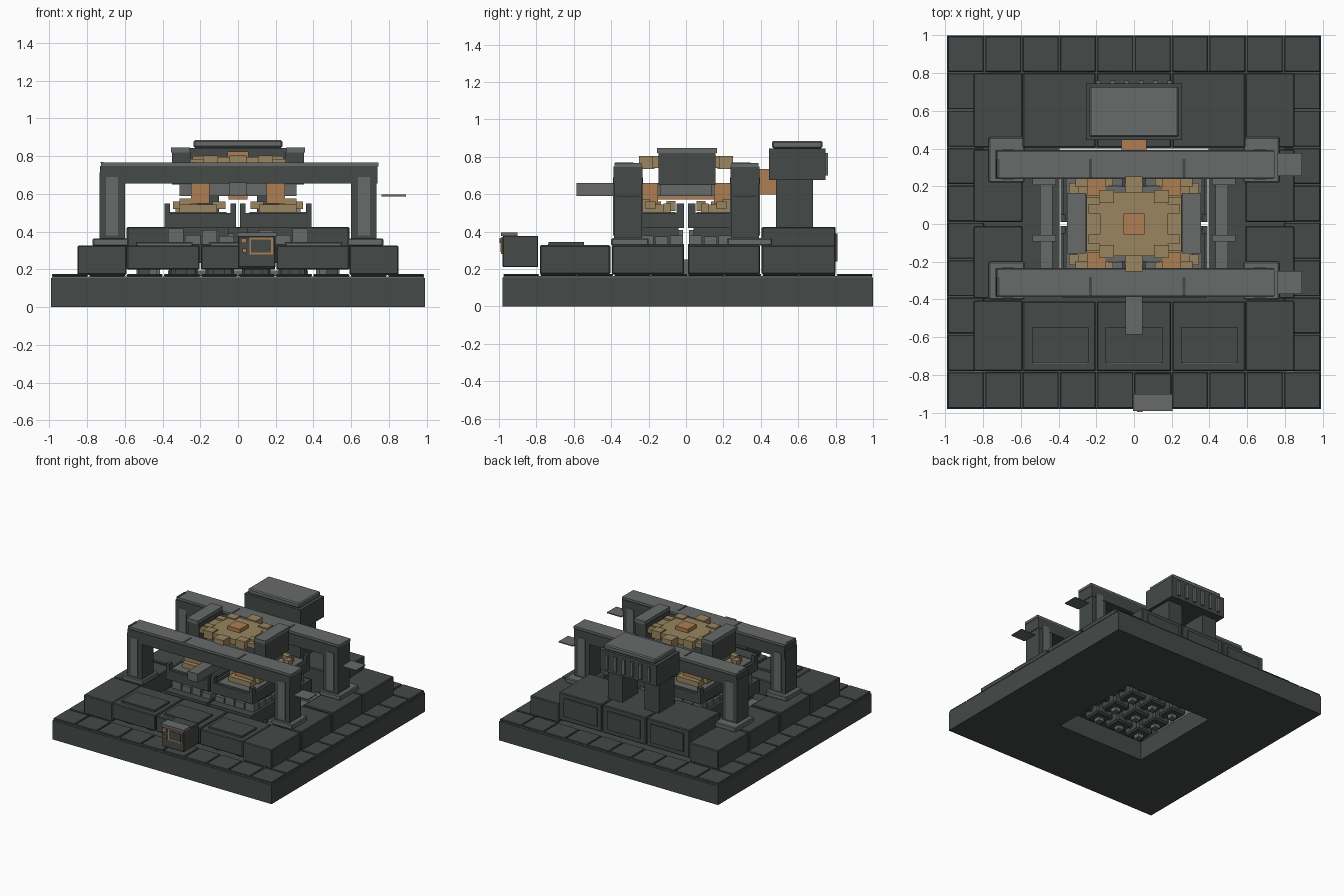
import bpy, bmesh, random
from mathutils import Vector

if "Cube" in bpy.data.objects:
    bpy.data.objects.remove(bpy.data.objects["Cube"])

random.seed(4)


def material(name, r, g, b):
    m = bpy.data.materials.new(name)
    m.diffuse_color = (r, g, b, 1)
    m.use_nodes = True
    m.node_tree.nodes["Principled BSDF"].inputs["Base Color"].default_value = m.diffuse_color
    return m


DARK = material("dark slate", 0.058, 0.068, 0.065)
LIGHT = material("worn grey", 0.135, 0.147, 0.142)
TAN = material("brass", 0.32, 0.235, 0.115)
ORANGE = material("copper", 0.42, 0.21, 0.085)


def boxes(name, mat, items, bevel=0.0):
    """One object made of boxes given as (x0, x1, y0, y1, z0, z1)."""
    bm = bmesh.new()
    for x0, x1, y0, y1, z0, z1 in items:
        res = bmesh.ops.create_cube(bm, size=1)
        c = Vector((x0 + x1, y0 + y1, z0 + z1)) / 2
        for v in res["verts"]:
            v.co = c + Vector((v.co.x * (x1 - x0), v.co.y * (y1 - y0), v.co.z * (z1 - z0)))
    me = bpy.data.meshes.new(name)
    bm.to_mesh(me)
    bm.free()
    me.materials.append(mat)
    ob = bpy.data.objects.new(name, me)
    bpy.context.collection.objects.link(ob)
    if bevel:
        b = ob.modifiers.new("bevel", "BEVEL")
        b.width, b.segments = bevel, 1
    return ob


def mid(cx, cy, w, d, z0, z1):
    return (cx - w / 2, cx + w / 2, cy - d / 2, cy + d / 2, z0, z1)


def quad(x, y, w, d, z0, z1):
    """The same box in all four corners."""
    return [mid(sx * x, sy * y, w, d, z0, z1) for sx in (-1, 1) for sy in (-1, 1)]


# Base slab with a square opening
slab = boxes("base_slab", DARK, [(-.99, .99, -.98, 1, 0, .155)])
cutter = boxes("opening_cutter", DARK, [(-.395, .395, -.39, .4, -.1, .3)])
cutter.hide_render = True
cutter.hide_viewport = True
cut = slab.modifiers.new("opening", "BOOLEAN")
cut.operation, cut.object, cut.solver = "DIFFERENCE", cutter, "EXACT"

# Ring of floor tiles and the trim beneath them
tiles = []
for i in range(10):
    for j in range(10):
        if i in (0, 9) or j in (0, 9):
            tiles.append(mid(-.891 + .198 * i, -.881 + .198 * j, .19, .19, .163, .175))
boxes("floor_tiles", DARK, tiles, .004)
boxes("tile_trim", LIGHT, [(-.985, .985, -.975, -.79, .154, .164), (-.985, .985, .81, .995, .154, .164),
                           (-.985, -.8, -.79, .81, .154, .164), (.8, .985, -.79, .81, .154, .164)])

# Second tier: side blocks, front blocks, tall rear blocks
rows = [(-.78, -.405), (-.395, -.01), (.01, .395), (.405, .8)]
boxes("side_blocks", DARK, [(min(s * .59, s * .85), max(s * .59, s * .85), a, b, .172, .328)
                            for s in (-1, 1) for a, b in rows], .006)
cols = [(-.59, -.203), (-.197, .197), (.203, .59)]
boxes("front_blocks", DARK, [(a, b, -.78, -.41, .2, .328) for a, b in cols], .006)
boxes("front_panels", DARK, [mid(x, -.64, .3, .19, .325, .345) for x in (-.39, 0, .4)])
boxes("panel_edges", LIGHT, [mid(x, -.735, .28, .008, .325, .335) for x in (-.39, 0, .4)])
boxes("rear_blocks", DARK, [(a, b, .405, .8, .2, .425) for a, b in cols], .006)
boxes("rear_panels", DARK, [mid(x, .803, .3, .012, .24, .39) for x in (-.39, 0, .39)])
boxes("spacers", DARK, [mid(x, y, .06, .2, .15, .205)
                        for x in (-.5, -.3, -.1, .1, .3, .5) for y in (-.6, .6)])

# Side rails with clamps
boxes("rails", LIGHT, [mid(s * .465, .07, .065, .62, .155, .25) for s in (-1, 1)])
boxes("rail_clamps", LIGHT, [mid(s * .475, y, .125, .035, .155, .265)
                             for s in (-1, 1) for y in (-.075, .225)])

# Opening seen from below: dark blocks with crossing light bars
grid = [-.29, -.097, .097, .29]
boxes("under_blocks", DARK, [mid(x, y, .15, .15, .13, .24) for x in grid for y in grid], .012)
boxes("under_bars", LIGHT, [mid(x, .0, .03, .74, .16, .2) for x in grid]
      + [mid(0, y, .74, .03, .165, .195) for y in grid])
boxes("under_nubs", LIGHT, [mid(x, y, .05, .05, .1, .2) for x in grid for y in grid])
boxes("inner_floor", DARK, quad(.2, .2, .38, .38, .235, .335))

# Pedestals under the trays, built of uneven blocks
ped = []
for i in range(4):
    for j in range(4):
        ped += quad(.06 + .09 * i, .05 + .08 * j, .08, .07, .33, .37 + .05 * random.random())
boxes("pedestal_blocks", LIGHT, ped)
boxes("pedestal_cores", DARK, quad(.2, .17, .3, .26, .33, .43))

# Four trays with rims and corner pegs
boxes("tray_floors", DARK, quad(.2, .19, .38, .36, .42, .46))
rim = []
for y in (.02, .36):
    rim += quad(.2, y, .38, .02, .44, .5)
for x in (.02, .38):
    rim += quad(x, .19, .02, .36, .44, .5)
boxes("tray_rims", DARK, rim)
boxes("tray_pegs", DARK, [b for x in (.025, .375) for y in (.03, .35) for b in quad(x, y, .03, .04, .44, .55)])
boxes("tray_inner_plates", LIGHT, quad(.21, .2, .3, .29, .45, .505))

# Brass and copper pieces lying in the trays
boxes("tray_brass", TAN, quad(.21, .2, .2, .16, .5, .545) + quad(.32, .19, .05, .055, .52, .56)
      + quad(.28, .22, .06, .05, .51, .575) + quad(.1, .17, .07, .07, .52, .56)
      + quad(.24, .08, .05, .05, .51, .565) + quad(.3, .1, .06, .04, .5, .55))
boxes("tray_copper", ORANGE, quad(.2, .2, .1, .1, .55, .66))

# Suspended core
boxes("core_body", LIGHT, [mid(0, 0, .3, .4, .59, .66), mid(0, 0, .34, .26, .64, .76)])
boxes("core_arms", LIGHT, [mid(s * .24, 0, .14, .28, .59, .66) for s in (-1, 1)])
boxes("core_corner_blocks", LIGHT, quad(.2, .195, .08, .08, .6, .655))
boxes("core_foot", ORANGE, [mid(0, 0, .1, .44, .572, .6)])
boxes("core_top", TAN, [mid(0, 0, .5, .28, .75, .785), mid(0, 0, .36, .34, .75, .795)])
boxes("core_top_lugs", TAN, [mid(0, s * .21, .09, .085, .735, .805) for s in (-1, 1)]
      + quad(.145, .145, .08, .07, .74, .805) + quad(.205, .08, .07, .05, .75, .8))
boxes("core_button", ORANGE, [mid(0, 0, .11, .11, .785, .825)])
boxes("core_side_boxes", DARK, [mid(s * .3, .005, .1, .305, .65, .82) for s in (-1, 1)])
boxes("core_side_caps", LIGHT, [mid(s * .305, .005, .1, .32, .82, .847) for s in (-1, 1)])

# Gantries: feet, posts, beams
for label, yc, f0, f1 in (("front", -.31, -.4, -.2), ("rear", .315, .22, .46)):
    boxes(label + "_feet", LIGHT, [(s * .675 - .095, s * .675 + .095, f0, f1, .325, .365) for s in (-1, 1)], .006)
    boxes(label + "_posts", DARK, [mid(s * .667, yc, .135, .15, .36, .715) for s in (-1, 1)])
    boxes(label + "_post_plates", LIGHT, [mid(s * .667, yc + t * .076, .065, .008, .38, .69)
                                          for s in (-1, 1) for t in (-1, 1)])
    boxes(label + "_beam", DARK, [mid(.005, yc, 1.47, .155, .655, .748)])
    boxes(label + "_beam_cap", LIGHT, [mid(.01, yc, 1.47, .145, .745, .766)])
    boxes(label + "_beam_slots", DARK, [mid(x, yc - .02, .015, .1, .764, .769) for x in (-.72, -.23, .265)])
    boxes(label + "_end_plate", LIGHT, [mid(.825, yc, .13, .12, .588, .596)])

# Bar reaching forward under the front gantry
boxes("front_bar", LIGHT, [(-.045, .045, -.585, -.2, .59, .66)])

# Rear machine box on two legs, with vents and connector
boxes("rear_legs", DARK, [mid(s * .165, .58, .13, .2, .42, .68) for s in (-1, 1)])
boxes("rear_box", DARK, [(-.255, .255, .445, .745, .675, .845)])
boxes("rear_box_cap", LIGHT, [(-.235, .235, .46, .73, .845, .885)], .008)
boxes("rear_vents", LIGHT, [mid(-.19 + .076 * i, .75, .025, .02, .7, .82) for i in range(6)])
boxes("rear_connector", ORANGE, [(-.065, .065, .385, .48, .6, .735)])

# Control box on the front edge
boxes("control_box", DARK, [(0, .198, -.982, -.79, .21, .378)], .005)
boxes("control_cap", LIGHT, [(-.005, .203, -.99, -.9, .376, .396)])
boxes("screen_frame", ORANGE, [(.06, .185, -.988, -.98, .28, .37)])
boxes("screen", DARK, [(.07, .175, -.992, -.984, .29, .36)])
boxes("control_buttons", ORANGE, [mid(.03, -.988, .03, .016, .34, .365), mid(.035, -.986, .02, .012, .29, .31)])
